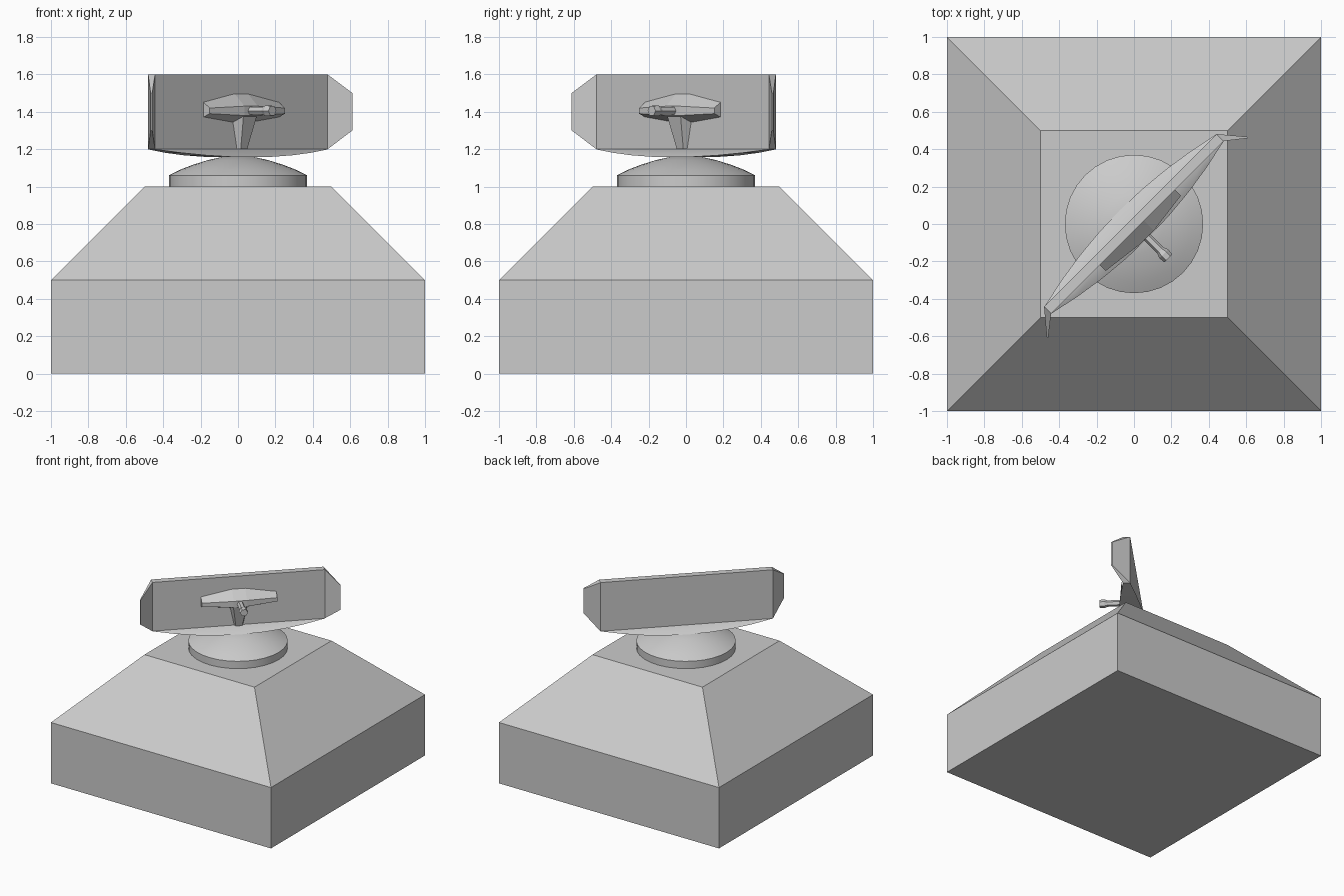
import bpy, bmesh
from math import cos, sin, pi, radians

if "Cube" in bpy.data.objects:
    bpy.data.objects.remove(bpy.data.objects["Cube"])


def loft(name, rings, turn=0.0, smooth=None):
    """Skin matching rings of points into a closed solid."""
    bm = bmesh.new()
    loops = [[bm.verts.new(p) for p in ring] for ring in rings]
    n = len(loops[0])
    for a, b in zip(loops, loops[1:]):
        for i in range(n):
            j = (i + 1) % n
            bm.faces.new((a[i], a[j], b[j], b[i]))
    bm.faces.new(loops[0])
    bm.faces.new(loops[-1])
    bmesh.ops.recalc_face_normals(bm, faces=bm.faces)
    mesh = bpy.data.meshes.new(name)
    bm.to_mesh(mesh)
    bm.free()
    obj = bpy.data.objects.new(name, mesh)
    bpy.context.collection.objects.link(obj)
    obj.rotation_euler.z = radians(turn)
    if smooth:
        bpy.ops.object.select_all(action='DESELECT')
        obj.select_set(True)
        bpy.context.view_layer.objects.active = obj
        bpy.ops.object.shade_smooth_by_angle(angle=radians(smooth))
    return obj


def square(h, z):
    return [(-h, -h, z), (h, -h, z), (h, h, z), (-h, h, z)]


def circle(r, z, n=32):
    return [(r * cos(2 * pi * i / n), r * sin(2 * pi * i / n), z) for i in range(n)]


def section(u, pts):
    """Cross-section at u along the dish; pts are (forward, height)."""
    return [(u, -v, z) for v, z in pts]


# Base block with sloped top
loft("base", [square(1, 0), square(1, 0.5), square(0.5, 1)])

# Turntable disc and shallow dome
loft("turntable", [circle(r, z) for r, z in
     [(0.37, 0.99), (0.37, 1.06), (0.31, 1.09), (0.24, 1.117), (0.16, 1.142), (0.09, 1.157)]],
     smooth=35)

# Reflector panel with wings bent forward at both ends
panel = [(-0.028, 1.2), (0.025, 1.2), (0.025, 1.6), (-0.028, 1.6)]
tip = [(0.097, 1.3), (0.108, 1.3), (0.108, 1.5), (0.097, 1.5)]
loft("reflector", [section(-0.757, tip), section(-0.652, panel),
                   section(0.652, panel), section(0.757, tip)], turn=45)

# Lens-shaped keel under the reflector
keel = []
for i in range(9):
    t = -1 + i / 4
    bulge = 1 - t * t
    w, z = 0.026 + 0.08 * bulge, 1.199 - 0.042 * bulge
    keel.append(section(0.652 * t, [(-0.028, 1.2), (-w, z), (w, z), (0.025, 1.2)]))
loft("keel", keel, turn=45, smooth=30)

# Wedge-shaped feed crossbar on the front of the reflector
bar_end = [(0.02, 1.37), (0.07, 1.39), (0.07, 1.42), (0.02, 1.455)]
bar_mid = [(0.02, 1.34), (0.1, 1.38), (0.1, 1.43), (0.02, 1.5)]
loft("feed_crossbar", [section(-0.285, bar_end), section(-0.05, bar_mid),
                       section(0.05, bar_mid), section(0.285, bar_end)], turn=45)

# Tapered stem below the crossbar
loft("feed_stem", [[(-w, -0.02, z), (w, -0.02, z), (w * 0.7, -v, z), (-w * 0.7, -v, z)]
                   for w, v, z in [(0.035, 0.045, 1.2), (0.075, 0.095, 1.39)]], turn=45)

# Feed horn pointing forward
loft("feed_horn", [[(x, -v, y + 1.405) for x, y, _ in circle(r, 0, 6)]
                   for v, r in [(0.08, 0.024), (0.2, 0.024), (0.225, 0.033), (0.26, 0.03)]],
     turn=45)
